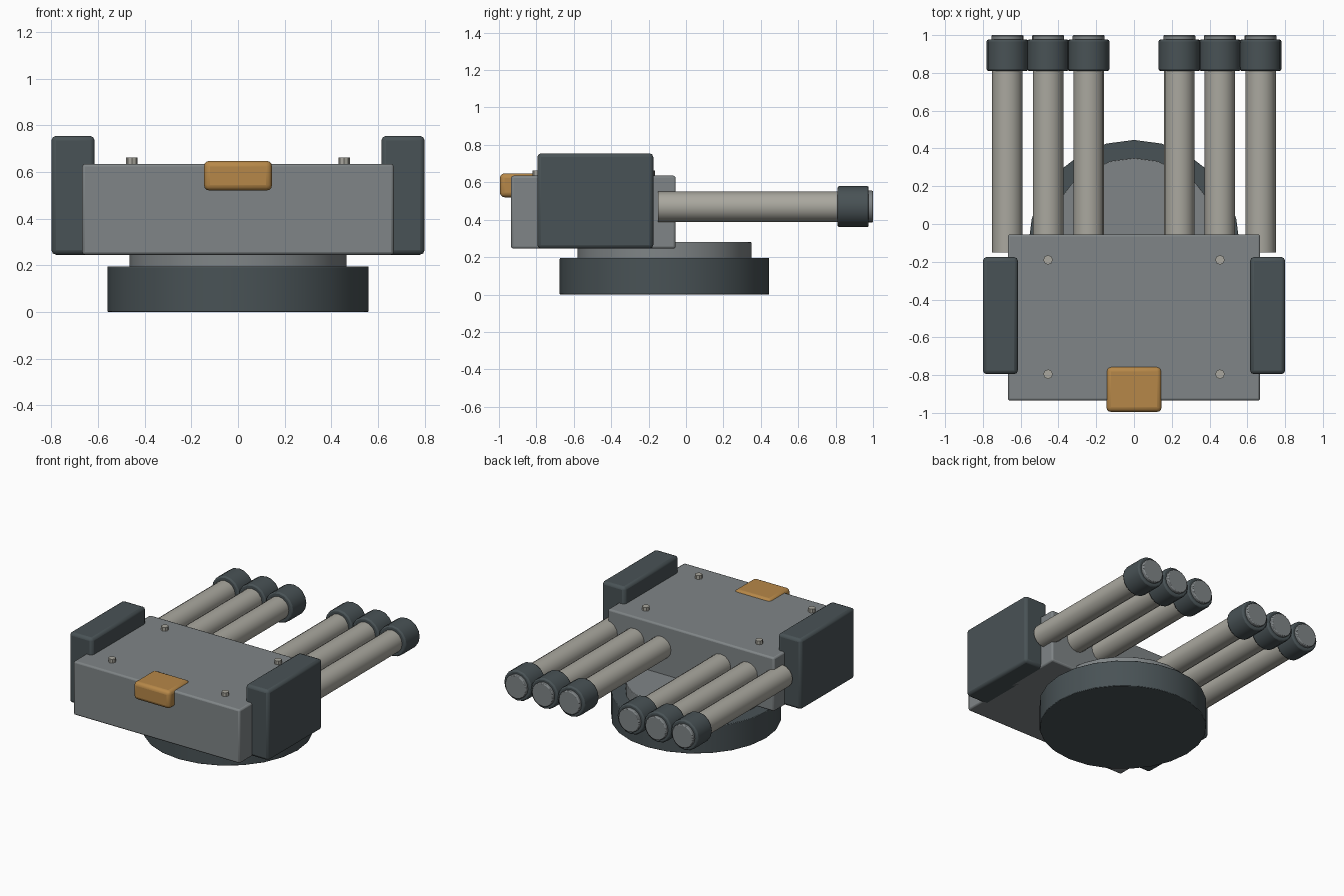
import bpy, math

if "Cube" in bpy.data.objects:
    bpy.data.objects.remove(bpy.data.objects["Cube"])


def material(name, color):
    m = bpy.data.materials.new(name)
    m.diffuse_color = (*color, 1)
    m.use_nodes = True
    m.node_tree.nodes["Principled BSDF"].inputs["Base Color"].default_value = m.diffuse_color
    return m


GREY = material("armour grey", (0.215, 0.235, 0.242))
DARK = material("dark slate", (0.066, 0.085, 0.092))
STEEL = material("pale steel", (0.40, 0.39, 0.345))
ORANGE = material("ochre orange", (0.47, 0.245, 0.065))


def finish(ob, name, mat, bevel, segments):
    ob.name = name
    ob.data.materials.append(mat)
    bpy.ops.object.transform_apply(location=False, rotation=True, scale=True)
    if bevel:
        mod = ob.modifiers.new("edge_bevel", 'BEVEL')
        mod.width = bevel
        mod.segments = segments
        mod.limit_method = 'ANGLE'
        mod.angle_limit = math.radians(40)
    bpy.ops.object.shade_smooth_by_angle(angle=math.radians(35))
    return ob


def box(name, mat, x, y, z, bevel, segments=2):
    """Bevelled box from (min, max) extents on each axis."""
    ext = (x, y, z)
    bpy.ops.mesh.primitive_cube_add(size=1, location=[(a + b) / 2 for a, b in ext])
    ob = bpy.context.object
    ob.scale = [b - a for a, b in ext]
    return finish(ob, name, mat, bevel, segments)


def cylinder(name, mat, radius, start, length, sides, along_y=False, bevel=0):
    """Cylinder growing from its start point, upward or along +y."""
    x, y, z = start
    loc = (x, y + length / 2, z) if along_y else (x, y, z + length / 2)
    rot = (-math.pi / 2, 0, 0) if along_y else (0, 0, 0)
    bpy.ops.mesh.primitive_cylinder_add(vertices=sides, radius=radius, depth=length,
                                        location=loc, rotation=rot)
    return finish(bpy.context.object, name, mat, bevel, 2)


# Round base and turning ring
cylinder("base", DARK, 0.56, (0, -0.115, 0), 0.195, 24, bevel=0.004)
cylinder("turning_ring", GREY, 0.465, (0, -0.115, 0.19), 0.09, 24, bevel=0.004)

# Main housing and the ochre sight block
box("housing", GREY, (-0.668, 0.668), (-0.935, -0.055), (0.245, 0.635), 0.012)
box("sight_block", ORANGE, (-0.146, 0.146), (-0.995, -0.755), (0.52, 0.648), 0.025, 3)

for side, label in ((-1, "left"), (1, "right")):
    # Side armour slab
    box(f"side_armour_{label}", DARK, sorted((side * 0.615, side * 0.80)),
        (-0.795, -0.175), (0.245, 0.755), 0.02)

    # Roof bolts
    for y in (-0.795, -0.19):
        cylinder(f"roof_bolt_{label}", STEEL, 0.025, (side * 0.455, y, 0.62), 0.042, 8)

    # Three barrels, each with a muzzle collar and end cap
    for x in (0.24, 0.455, 0.67):
        cylinder(f"barrel_{label}", STEEL, 0.081, (side * x, -0.15, 0.47), 1.0, 16, True)
        cylinder(f"muzzle_collar_{label}", DARK, 0.11, (side * x, 0.81, 0.47),
                 0.167, 16, True, 0.01)
        cylinder(f"muzzle_cap_{label}", GREY, 0.085, (side * x, 0.95, 0.47),
                 0.05, 16, True, 0.006)
